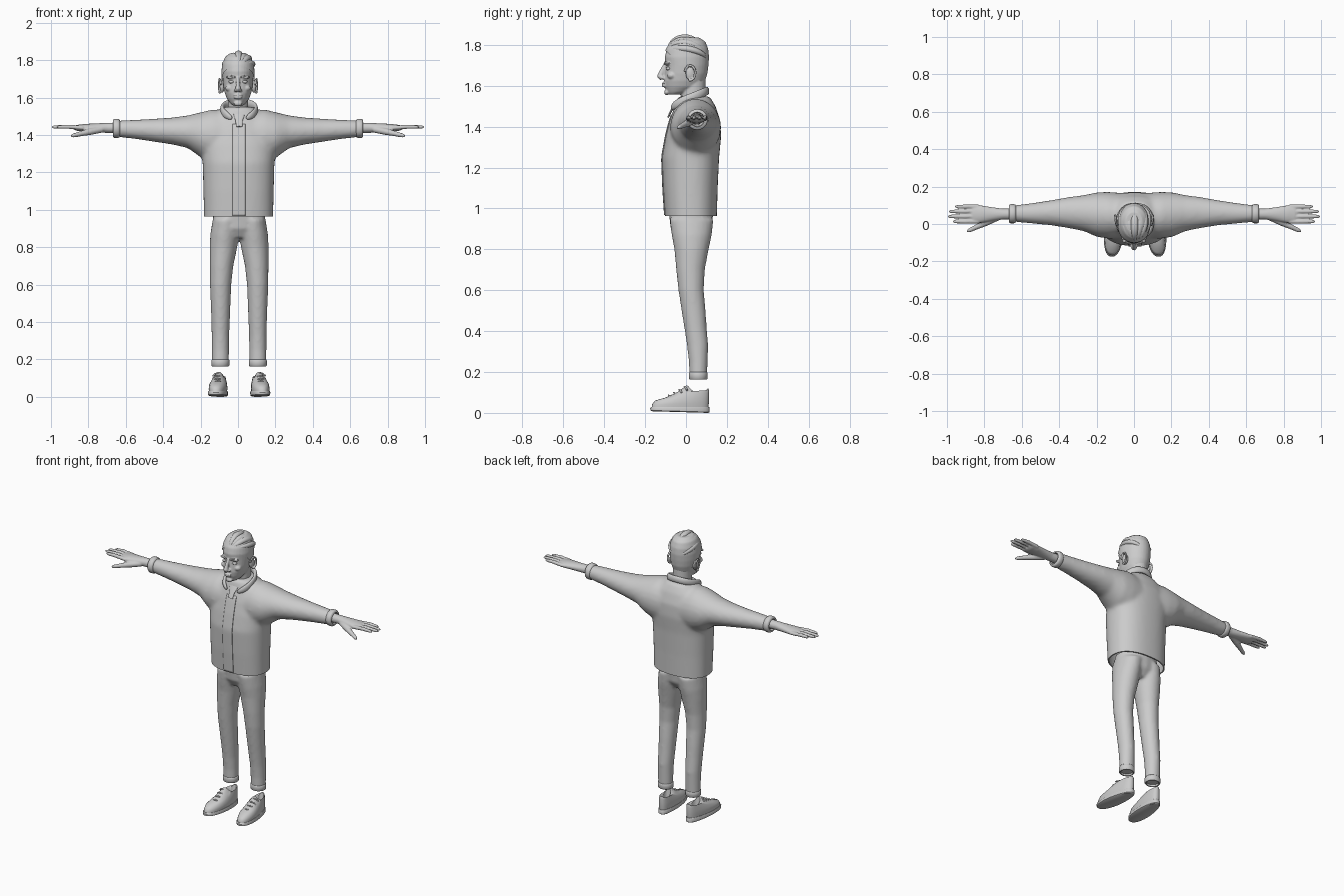
import bpy, bmesh
from math import sin, cos, pi, radians, copysign
from mathutils import Vector, Matrix

cube = bpy.data.objects.get("Cube")
if cube:
    bpy.data.objects.remove(cube)

grey = bpy.data.materials.new("plain_grey")
grey.use_nodes = True
GREY = (0.6, 0.6, 0.6, 1)
grey.diffuse_color = GREY
grey.node_tree.nodes["Principled BSDF"].inputs["Base Color"].default_value = GREY
X, Y, Z = Vector((1, 0, 0)), Vector((0, 1, 0)), Vector((0, 0, 1))
MID = 0.006  # the body sits slightly to its left


def bridge(bm, rings):
    """Skin a list of point rings and cap both ends."""
    rows = [[bm.verts.new(p) for p in ring] for ring in rings]
    n = len(rows[0])
    for a, b in zip(rows, rows[1:]):
        for i in range(n):
            j = (i + 1) % n
            bm.faces.new((a[i], a[j], b[j], b[i]))
    bm.faces.new(rows[0][::-1])
    bm.faces.new(rows[-1])


def unit_ring(n, power):
    angles = [2 * pi * i / n for i in range(n)]
    soft = lambda v: copysign(abs(v) ** power, v)
    return [(soft(cos(a)), soft(sin(a))) for a in angles]


def tube(bm, stations, axis=None, ref=None, n=24, power=1):
    """Sweep ellipses; each station is x, y, z, radius, second radius."""
    pts = [Vector(s[:3]) for s in stations]
    if ref is None:
        d = pts[-1] - pts[0]
        ref = Y if abs(d.z) > max(abs(d.x), abs(d.y)) else Z
    rings = []
    for i, s in enumerate(stations):
        t = axis or (pts[min(i + 1, len(pts) - 1)] - pts[max(i - 1, 0)]).normalized()
        u = t.cross(ref).normalized()
        v = u.cross(t)
        rings.append([pts[i] + u * s[3] * c + v * s[-1] * d for c, d in unit_ring(n, power)])
    bridge(bm, rings)


def blob(bm, centre, size):
    m = Matrix.Translation(centre) @ Matrix.Diagonal((*size, 1))
    bmesh.ops.create_icosphere(bm, subdivisions=3, radius=1, matrix=m)


def bake(ob):
    old = ob.data
    deps = bpy.context.evaluated_depsgraph_get()
    mesh = bpy.data.meshes.new_from_object(ob.evaluated_get(deps))
    ob.modifiers.clear()
    ob.data = mesh
    bpy.data.meshes.remove(old)


def finish(bm, name, voxel=0, relax=0, cut=None, wall=0, angle=60, x=0):
    """Turn a bmesh into an object, optionally fused, cut open and given a wall."""
    bmesh.ops.recalc_face_normals(bm, faces=bm.faces)
    mesh = bpy.data.meshes.new(name)
    bm.to_mesh(mesh)
    bm.free()
    ob = bpy.data.objects.new(name, mesh)
    bpy.context.collection.objects.link(ob)
    if voxel:
        fuse = ob.modifiers.new("fuse", 'REMESH')
        fuse.mode, fuse.voxel_size = 'VOXEL', voxel
        smooth = ob.modifiers.new("relax", 'SMOOTH')
        smooth.factor, smooth.iterations = 0.5, relax
        bake(ob)
    if cut:
        b = bmesh.new()
        b.from_mesh(ob.data)
        bmesh.ops.bisect_plane(b, geom=b.verts[:] + b.edges[:] + b.faces[:],
                               plane_co=cut[0], plane_no=cut[1], clear_inner=True)
        b.to_mesh(ob.data)
        b.free()
    if wall:
        solid = ob.modifiers.new("wall", 'SOLIDIFY')
        solid.thickness = wall
        bake(ob)
    ob.data.materials.clear()
    ob.data.materials.append(grey)
    ob.data.shade_smooth()
    ob.data.set_sharp_from_angle(angle=radians(angle))
    ob.location.x = x
    return ob


def depth_rows(rows, grow=0):
    """Rows of height, front, back, half width become sweep stations."""
    return [(0, (f + b) / 2, z, w + grow, (b - f) / 2 + grow) for z, f, b, w in rows]


# Jacket: torso and both sleeves fused together
bm = bmesh.new()
tube(bm, depth_rows([(.92, -.1, .15, .184), (1.1, -.112, .155, .188), (1.25, -.118, .162, .192),
                     (1.35, -.1, .172, .2), (1.43, -.08, .168, .19), (1.5, -.055, .145, .14),
                     (1.55, -.04, .115, .085)]), axis=Z, power=.85, n=40)
for s in (1, -1):
    tube(bm, [(s * x, y, z, ry, rz) for x, y, z, ry, rz in (
        (.05, .045, 1.39, .12, .14), (.14, .047, 1.395, .125, .142), (.2, .05, 1.4, .12, .122),
        (.27, .058, 1.417, .097, .088), (.35, .061, 1.421, .084, .073), (.45, .06, 1.425, .067, .062),
        (.55, .057, 1.43, .055, .052), (.65, .056, 1.433, .044, .044))], axis=X)
jacket = finish(bm, "jacket", .011, 10, ((0, 0, .963), Z), .008, x=MID / 2)

# Front placket draped over the chest
bm = bmesh.new()
bmesh.ops.create_grid(bm, x_segments=8, y_segments=40, size=1, matrix=Matrix.Translation(
    (.005, -.3, 1.213)) @ Matrix.Rotation(pi / 2, 4, 'X') @ Matrix.Diagonal((.034, .246, 1, 1)))
placket = finish(bm, "front_placket")
drape = placket.modifiers.new("drape", 'SHRINKWRAP')
drape.target, drape.wrap_method, drape.use_project_y = jacket, 'PROJECT', True
drape.use_negative_direction = drape.use_positive_direction = True
drape.cull_face = 'BACK'
drape.offset = .002
bake(placket)
skin = placket.modifiers.new("thickness", 'SOLIDIFY')
skin.thickness, skin.offset = .005, 0

# Open rolled collar, with a turned flap at each front end
bm = bmesh.new()
half = [(.036, -.072, 1.487), (.07, -.056, 1.506), (.092, -.015, 1.528), (.09, .045, 1.55),
        (.06, .092, 1.57)]
path = half + [(0, .108, 1.577)] + [(-x, y, z) for x, y, z in half[::-1]]
tube(bm, [(*p, .012 if 0 < i < 10 else .007, .021 if 0 < i < 10 else .01) for i, p in enumerate(path)], n=16)
collar = finish(bm, "collar", x=MID)
sub = collar.modifiers.new("smooth", 'SUBSURF')
sub.levels = sub.render_levels = 2
bm = bmesh.new()
tube(bm, [(0, -.088, 1.445, .017, .004), (0, -.074, 1.475, .019, .005), (0, -.05, 1.51, .03, .006)])
finish(bm, "zip_flap", x=MID)

# Sleeve cuffs
for side, s in (("left", 1), ("right", -1)):
    bm = bmesh.new()
    tube(bm, [(s * x, .055, 1.435, r, r) for x, r in (
        (.63, .04), (.634, .048), (.642, .051), (.66, .051), (.667, .047), (.669, .036), (.655, .033))], axis=X)
    finish(bm, side + "_sleeve_cuff")

    # Hand: wrist, palm, four fingers and thumb
    bm = bmesh.new()
    tube(bm, [(s * x, .053, 1.438, ry, rz) for x, ry, rz in (
        (.62, .03, .029), (.7, .029, .027), (.76, .037, .024), (.82, .047, .021), (.86, .046, .016),
        (.875, .04, .01))], axis=X)
    for y, tip in ((.013, .965), (.04, .992), (.067, .987), (.093, .955)):
        tube(bm, [(s * x, y, z, r, r) for x, z, r in (
            (.83, 1.438, .011), (.9, 1.444, .0115), (tip - .012, 1.443, .0095), (tip - .003, 1.442, .007),
            (tip + .004, 1.442, .003))], n=12)
    tube(bm, [(s * x, y, z, r, r) for x, y, z, r in (
        (.73, .035, 1.43, .018), (.79, .008, 1.418, .018), (.84, -.015, 1.407, .014),
        (.88, -.034, 1.397, .011), (.893, -.041, 1.394, .005))], n=12)
    finish(bm, side + "_hand", .0045, 3)

# Trousers: pelvis and both legs fused, open at the ankles
bm = bmesh.new()
tube(bm, depth_rows([(.85, -.045, .09, .1), (.9, -.075, .125, .138), (.99, -.085, .135, .14)]), axis=Z)
for s in (1, -1):
    tube(bm, [(s * x, y, z, rx, ry) for z, x, y, rx, ry in (
        (.13, .1, .06, .045, .042), (.25, .1, .06, .046, .046), (.33, .1, .057, .047, .052),
        (.42, .099, .046, .05, .055), (.5, .099, .037, .053, .059), (.6, .099, .025, .057, .062),
        (.7, .094, .022, .063, .07), (.8, .084, .027, .074, .084), (.87, .077, .028, .077, .098),
        (.95, .068, .027, .073, .108))], axis=Z)
finish(bm, "trousers", .009, 6, ((0, 0, .165), Z), .006, x=MID)

for side, s in (("left", 1), ("right", -1)):
    # Trouser hem band
    bm = bmesh.new()
    tube(bm, [(s * .1, .06, z, r, r - .002) for z, r in (
        (.175, .036), (.164, .038), (.163, .044), (.168, .048), (.195, .048), (.2, .045))], axis=Z)
    finish(bm, side + "_trouser_hem", x=MID)

    # Shoe: rings from the welt up to the hollow ankle opening
    def shoe_ring(front, back, w, zf, zb, dip=0):
        ring = []
        for c, d in unit_ring(32, .85):
            t = (c + 1) / 2
            y = front + (back - front) * t
            toe_out = s * (.107 - .09 * (y - .02))
            waist = 1 - .12 * max(0, min(1, (y + .04) / .1))
            ring.append((toe_out + w * d * waist, y, zf + (zb - zf) * t - dip * d * d))
        return ring

    bm = bmesh.new()
    bridge(bm, [shoe_ring(*r) for r in (
        (-.168, .109, .047, .02, .025), (-.167, .112, .049, .04, .05), (-.152, .113, .047, .06, .075),
        (-.1, .113, .041, .075, .098), (-.045, .112, .035, .1, .112), (.002, .11, .029, .134, .12, .026),
        (.012, .104, .025, .132, .118, .026), (.02, .096, .022, .07, .07))])
    finish(bm, side + "_shoe", x=MID)
    bm = bmesh.new()
    bridge(bm, [shoe_ring(*r) for r in (
        (-.165, .11, .046, .008, 0), (-.174, .115, .052, .012, .004), (-.175, .115, .053, .024, .026),
        (-.17, .112, .05, .03, .03))])
    finish(bm, side + "_sole", angle=40, x=MID)

    # Laces across the instep
    bm = bmesh.new()
    for k in range(4):
        y, z = -.085 + .026 * k, .085 + .014 * k
        tube(bm, [(s * .115 + u * .026, y + abs(u) * .012, z - u * u * .016, .0045, .0045)
                  for u in (-1, -.5, 0, .5, 1)], n=8)
    finish(bm, side + "_laces", x=MID)

# Head: skull, neck, nose, brow, lips and chin fused together
skull = depth_rows([(1.557, -.085, -.03, .026), (1.57, -.094, .02, .042), (1.595, -.104, .07, .06),
                    (1.625, -.108, .088, .071), (1.66, -.104, .1, .078), (1.7, -.1, .105, .082),
                    (1.74, -.104, .108, .083), (1.78, -.094, .104, .078), (1.81, -.07, .09, .064),
                    (1.83, -.04, .06, .04)])
bm = bmesh.new()
tube(bm, skull, axis=Z, n=32)
tube(bm, [(0, .035, 1.46, .062, .062), (0, .035, 1.53, .055, .06), (0, .035, 1.64, .055, .06)], axis=Z)
tube(bm, [(0, -.1, 1.705, .009, .009), (0, -.115, 1.675, .01, .013), (0, -.127, 1.645, .015, .016),
          (0, -.118, 1.632, .013, .01)])
blob(bm, (0, -.094, 1.568), (.024, .013, .014))
for z, r in ((1.611, .006), (1.6, .007)):
    blob(bm, (0, -.108, z), (.025, .011, r))
for s in (1, -1):
    blob(bm, (s * .015, -.113, 1.639), (.009, .011, .008))
    blob(bm, (s * .036, -.09, 1.708), (.03, .014, .008))
    blob(bm, (s * .045, -.07, 1.65), (.024, .022, .018))
finish(bm, "head", .0045, 4)

for side, s in (("left", 1), ("right", -1)):
    # Eye and eyebrow
    bm = bmesh.new()
    blob(bm, (s * .034, -.085, 1.684), (.017, .014, .009))
    finish(bm, side + "_eye")
    bm = bmesh.new()
    tube(bm, [(s * x, y, z, .004, r) for x, y, z, r in (
        (.014, -.106, 1.707, .004), (.034, -.101, 1.715, .005), (.058, -.083, 1.711, .002))], n=10)
    finish(bm, side + "_eyebrow")

    # Ear: bowl with a raised rim
    bm = bmesh.new()
    blob(bm, (s * .085, .02, 1.66), (.013, .022, .034))
    rim = [radians(a) for a in range(-110, 171, 28)]
    tube(bm, [(s * (.092 + .009 * cos(a / 2)), .02 + .026 * cos(a), 1.663 + .037 * sin(a), .006, .006)
              for a in rim], ref=X, n=10)
    finish(bm, side + "_ear", .003, 3)

# Close-cropped hair shell, cut along a rising hairline
bm = bmesh.new()
tube(bm, [(x, y, z + (.006 if z > 1.8 else 0), a, b) for x, y, z, a, b in
          [(p[0], p[1], p[2], p[3] + .006, p[4] + .005) for p in skull]], axis=Z, n=32)
finish(bm, "hair_base", .006, 2, ((0, -.1, 1.772), Vector((0, .66, .75))))

# Swept-back locks running from the forehead to the crown
bm = bmesh.new()
for k in range(7):
    lean = radians(-63 + 21 * k)
    lift = .006 * (k % 2)
    lock = []
    for i in range(13):
        a = radians(17 + 148 * i / 12)
        fat = .35 + .65 * sin(pi * (i + .8) / 13.6)
        lock.append((.077 * sin(lean) * sin(a) + .012 * cos(a) * (k - 3) * -.4,
                     .004 - .094 * cos(a),
                     1.742 + (.086 + lift) * cos(lean) * sin(a) + .012 * cos(a),
                     .017 * fat, .02 * fat))
    tube(bm, lock, ref=X, n=14)
finish(bm, "hair_locks", x=MID / 2)
